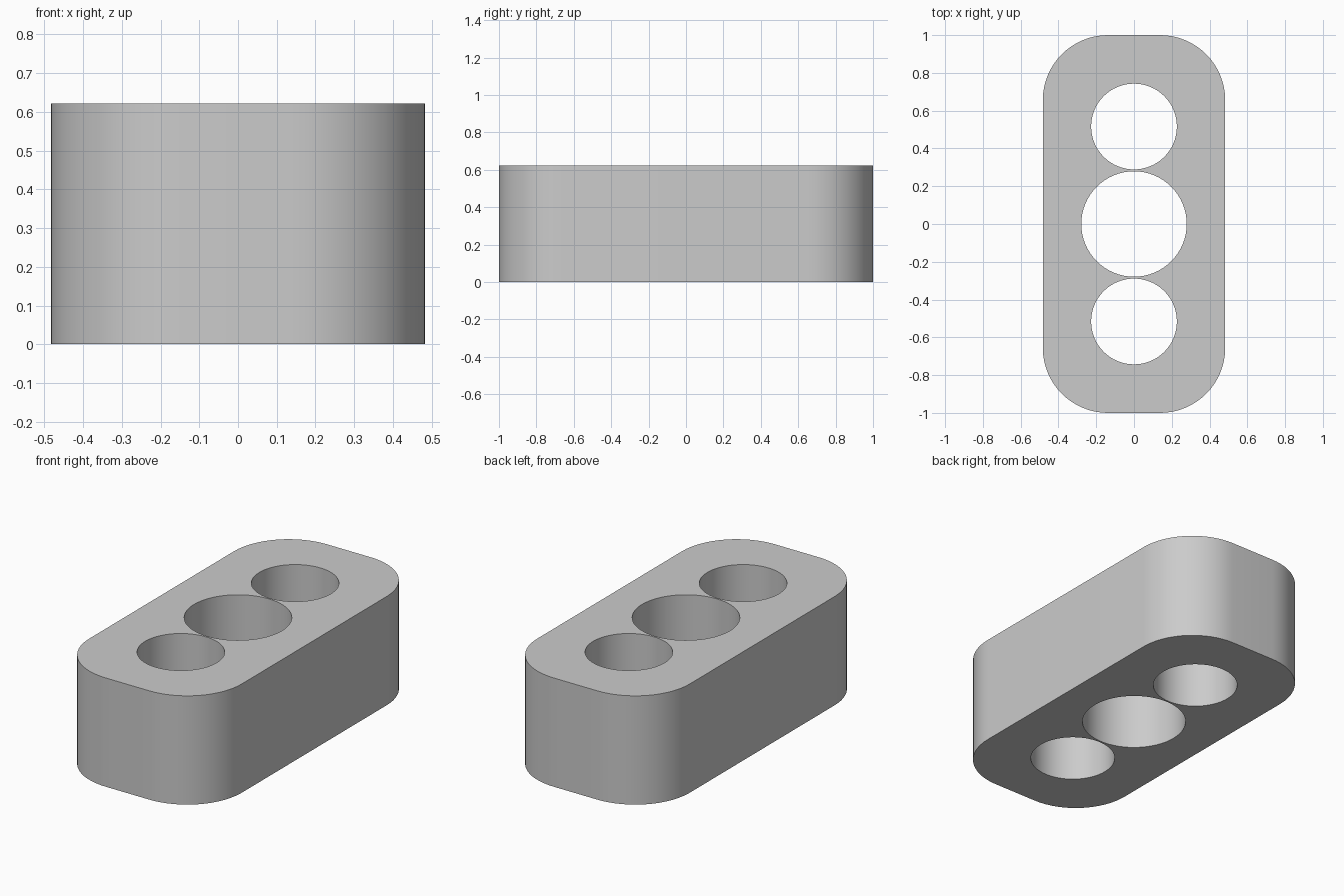
import bpy
import bmesh
from math import cos, sin, pi, radians

cube = bpy.data.objects.get("Cube")
if cube:
    bpy.data.objects.remove(cube, do_unlink=True)

HALF_X, HALF_Y, HEIGHT = 0.483, 1.0, 0.622
CORNER = 0.345
HOLES = [(-0.516, 0.227), (0.0, 0.279), (0.516, 0.227)]  # y centre, radius


def arc(cx, cy, radius, start, sweep, steps):
    """Points along an arc, including both ends."""
    return [(cx + radius * cos(start + sweep * i / steps),
             cy + radius * sin(start + sweep * i / steps))
            for i in range(steps + 1)]


def add_loop(bm, points):
    """Closed ring of edges on the ground plane."""
    verts = [bm.verts.new((x, y, 0)) for x, y in points]
    return [bm.edges.new((a, b)) for a, b in zip(verts, verts[1:] + verts[:1])]


# Rounded rectangle outline, one quarter arc per corner
outline = []
for i, (sx, sy) in enumerate([(1, 1), (-1, 1), (-1, -1), (1, -1)]):
    outline += arc(sx * (HALF_X - CORNER), sy * (HALF_Y - CORNER),
                   CORNER, i * pi / 2, pi / 2, 16)

# Flat profile with three round openings
bm = bmesh.new()
edges = add_loop(bm, outline)
for y, radius in HOLES:
    edges += add_loop(bm, arc(0, y, radius, 0, 2 * pi, 64)[:-1])
bmesh.ops.triangle_fill(bm, edges=edges, use_beauty=True, normal=(0, 0, 1))

# Raise the profile into a solid block
top = bmesh.ops.extrude_face_region(bm, geom=bm.faces[:], use_keep_orig=True)
bmesh.ops.translate(bm, vec=(0, 0, HEIGHT),
                    verts=[v for v in top["geom"] if isinstance(v, bmesh.types.BMVert)])
bmesh.ops.recalc_face_normals(bm, faces=bm.faces[:])

mesh = bpy.data.meshes.new("block_with_holes")
bm.to_mesh(mesh)
bm.free()
block = bpy.data.objects.new("block_with_holes", mesh)
bpy.context.collection.objects.link(block)

# Plain grey finish
grey = bpy.data.materials.new("light_grey")
grey.use_nodes = True
colour = (0.6, 0.6, 0.6, 1)
grey.diffuse_color = colour
grey.node_tree.nodes["Principled BSDF"].inputs["Base Color"].default_value = colour
mesh.materials.append(grey)

# Smooth curved walls, crisp rims
bpy.ops.object.select_all(action="DESELECT")
block.select_set(True)
bpy.context.view_layer.objects.active = block
bpy.ops.object.shade_smooth_by_angle(angle=radians(30))
